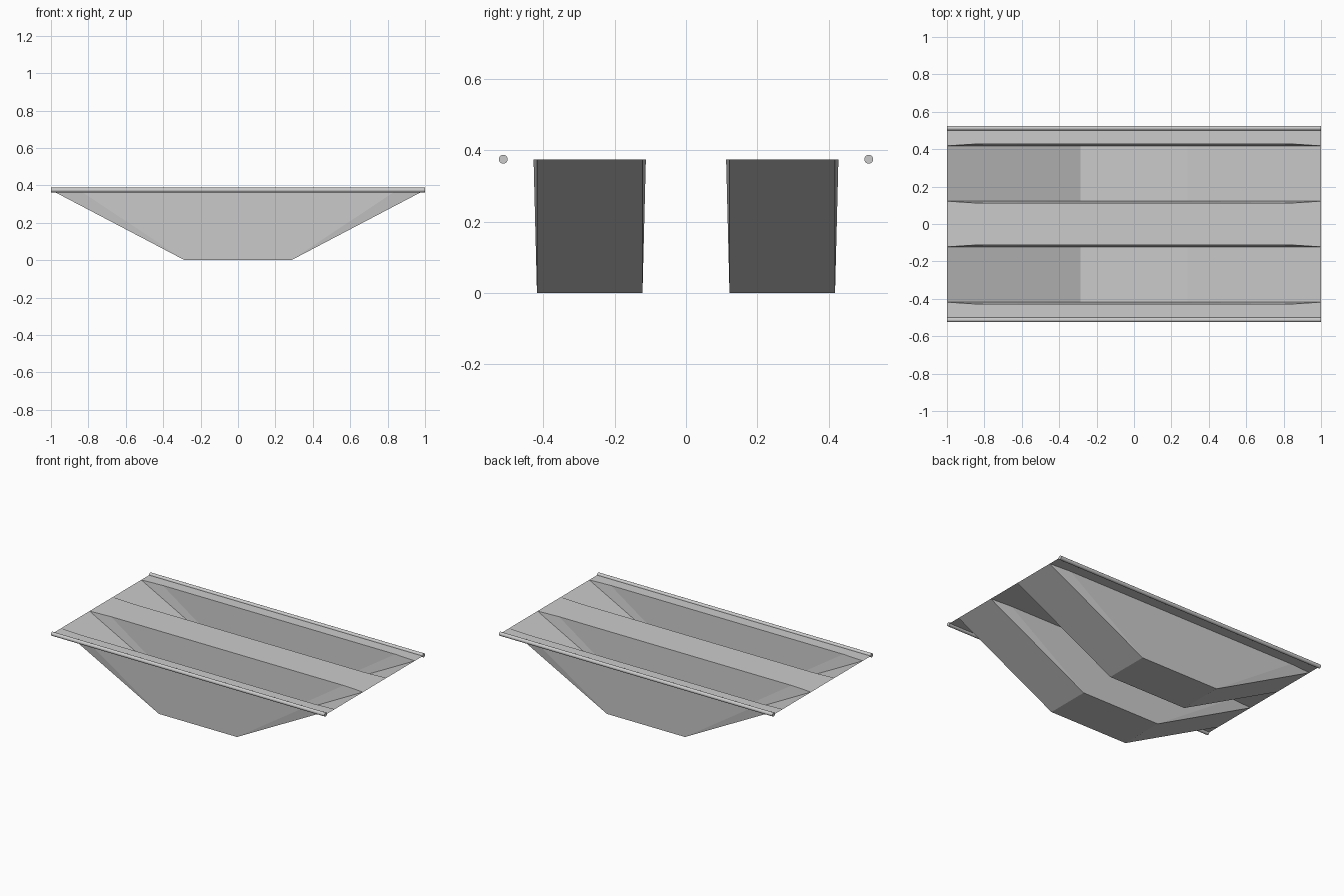
import bpy, math

if "Cube" in bpy.data.objects:
    bpy.data.objects.remove(bpy.data.objects["Cube"])

TOP = 0.375      # rim height
ROD_Y, ROD_R = 0.5125, 0.0125
IN, OUT = 0.122, 0.418      # trough floor edges in y
FLARE = 0.0095              # sideways flare of the walls at the rim
FLOOR_X, RIM_X = 0.285, 0.85


def mesh_object(name, verts, faces):
    mesh = bpy.data.meshes.new(name)
    mesh.from_pydata(verts, [], faces)
    mesh.update()
    obj = bpy.data.objects.new(name, mesh)
    bpy.context.collection.objects.link(obj)
    return obj


def rim(y, flare):
    """Rim edge of a trough wall, from left end to right end."""
    return [(-1, y, TOP), (-RIM_X, y + flare, TOP), (RIM_X, y + flare, TOP), (1, y, TOP)]


def trough(name, s):
    """Sheet trough: floor, sloped ends, flared walls with corner triangles."""
    verts = []
    for y, flare in ((s * IN, -s * FLARE), (s * OUT, s * FLARE)):
        verts += rim(y, flare) + [(-FLOOR_X, y, 0), (FLOOR_X, y, 0)]
    faces = [(4, 5, 11, 10), (0, 4, 10, 6), (5, 3, 9, 11)]
    for k in (0, 6):
        w = [(0, 1, 4), (1, 2, 5, 4), (2, 3, 5)]
        faces += [tuple(i + k for i in (f if k == 0 else f[::-1])) for f in w]
    if s < 0:
        faces = [f[::-1] for f in faces]
    mesh_object(name, verts, faces)


def strip(name, low, high):
    """Flat deck strip between two edges running along x."""
    n = len(low)
    mesh_object(name, low + high, [(i, i + 1, n + i + 1, n + i) for i in range(n - 1)])


def straight(y):
    return [(x, y, TOP) for x in (-1, -RIM_X, RIM_X, 1)]


# Troughs, outer flanges and edge rods on both sides
for side, s in (("front", -1), ("back", 1)):
    trough(side + "_trough", s)
    edges = [rim(s * OUT, s * FLARE), straight(s * ROD_Y)]
    strip(side + "_flange", *(edges if s > 0 else edges[::-1]))
    bpy.ops.mesh.primitive_cylinder_add(vertices=20, radius=ROD_R, depth=2,
                                        location=(0, s * ROD_Y, TOP),
                                        rotation=(0, math.pi / 2, 0))
    bpy.context.object.name = side + "_edge_rod"
    bpy.ops.object.shade_smooth_by_angle(angle=math.radians(40))

# Deck between the troughs
strip("centre_deck", rim(-IN, FLARE), rim(IN, -FLARE))
